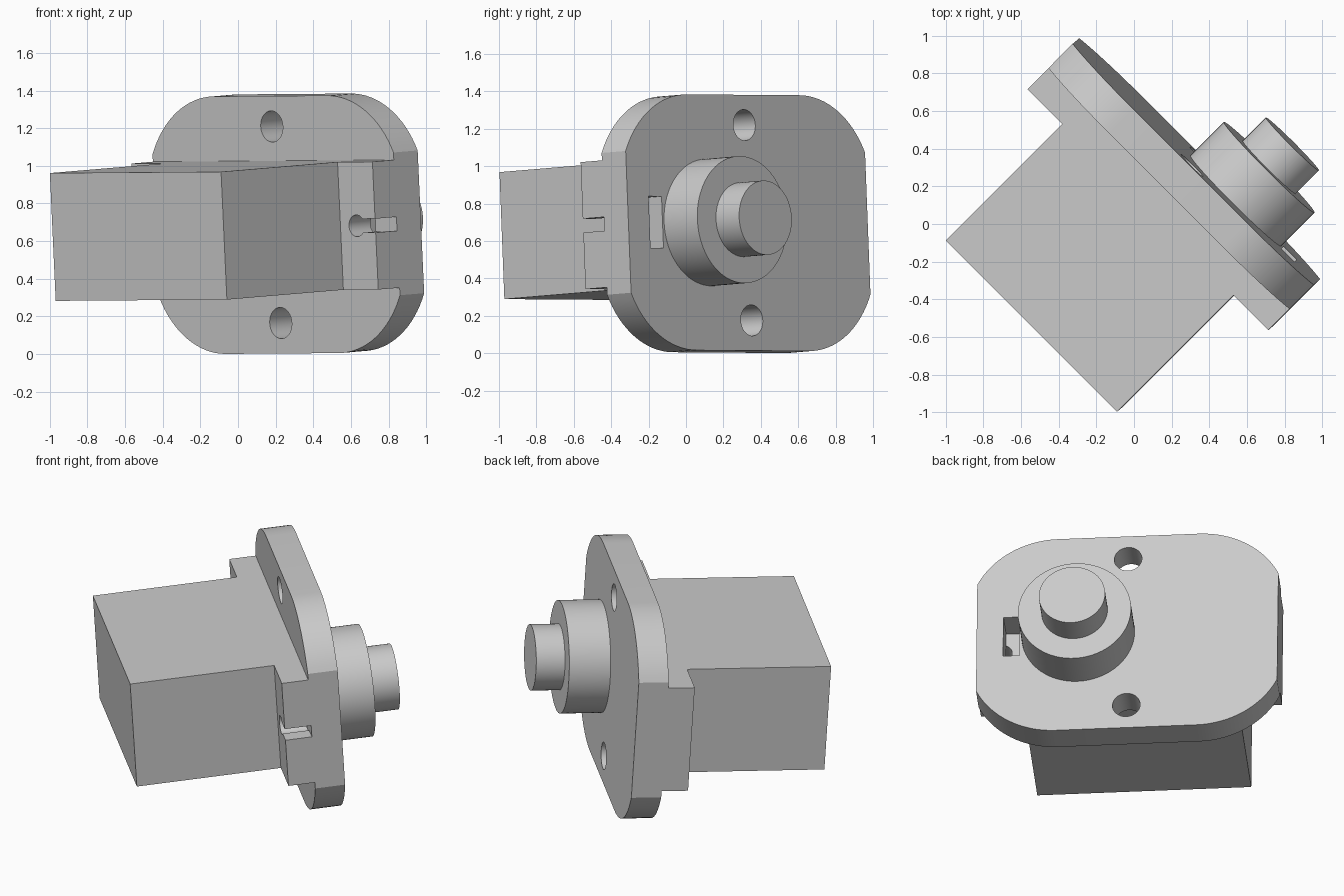
import bpy
import bmesh
import math
from mathutils import Matrix, Vector

if "Cube" in bpy.data.objects:
    bpy.data.objects.remove(bpy.data.objects["Cube"], do_unlink=True)

# Single grey material
grey = bpy.data.materials.new("plain_grey")
grey.use_nodes = True
colour = (0.6, 0.6, 0.6, 1)
grey.diffuse_color = colour
grey.node_tree.nodes["Principled BSDF"].inputs["Base Color"].default_value = colour

# Part frame: x along the plate, y along the shaft, z up the plate, slightly tilted
FRAME = (Matrix.Translation((0, 0, 0.67))
         @ Matrix.Rotation(math.radians(-45), 4, 'Z')
         @ Matrix.Rotation(math.radians(-0.3), 4, 'Y')
         @ Matrix.Rotation(math.radians(3.4), 4, 'X'))


def prism(name, outline, back, front):
    """Extrude an (x, z) outline from back to front along the shaft axis."""
    bm = bmesh.new()
    face = bm.faces.new([bm.verts.new((x, back, z)) for x, z in outline])
    ext = bmesh.ops.extrude_face_region(bm, geom=[face])
    new_verts = [g for g in ext["geom"] if isinstance(g, bmesh.types.BMVert)]
    bmesh.ops.translate(bm, verts=new_verts, vec=Vector((0, front - back, 0)))
    bmesh.ops.recalc_face_normals(bm, faces=bm.faces[:])
    bm.transform(FRAME)
    mesh = bpy.data.meshes.new(name)
    bm.to_mesh(mesh)
    bm.free()
    mesh.materials.append(grey)
    obj = bpy.data.objects.new(name, mesh)
    bpy.context.collection.objects.link(obj)
    return obj


def rect(x0, x1, half_z):
    return [(x0, -half_z), (x1, -half_z), (x1, half_z), (x0, half_z)]


def circle(x, z, radius, sides=64):
    steps = [2 * math.pi * i / sides for i in range(sides)]
    return [(x + radius * math.cos(a), z + radius * math.sin(a)) for a in steps]


def activate(obj):
    bpy.ops.object.select_all(action='DESELECT')
    obj.select_set(True)
    bpy.context.view_layer.objects.active = obj


def cut(obj, cutters):
    for cutter in cutters:
        cutter.hide_render = True
        mod = obj.modifiers.new("cut", 'BOOLEAN')
        mod.operation = 'DIFFERENCE'
        mod.solver = 'EXACT'
        mod.object = cutter
        activate(obj)
        bpy.ops.object.modifier_apply(modifier=mod.name)
        bpy.data.objects.remove(cutter, do_unlink=True)


# Main dimensions
HALF_W, HALF_H = 0.905, 0.685
BODY_H = 0.34
BODY_BACK, FLANGE_BACK, PLATE_BACK, PLATE_FRONT = -0.75, 0.127, 0.288, 0.47

# Plate outline: large corner arcs, tangent to the top and trimmed by the sides
RADIUS, FLAT = 0.53, 0.425
sweep = math.asin((HALF_W - FLAT) / RADIUS)
corner = []
for i in range(17):
    a = sweep * (1 - i / 16)
    corner.append((FLAT + RADIUS * math.sin(a),
                   HALF_H - RADIUS * (1 - math.cos(a))))
upper = corner + [(-x, z) for x, z in reversed(corner)]
outline = upper + [(-x, -z) for x, z in upper]

# Rectangular body behind the plate
body = prism("body", rect(-0.643, 0.643, BODY_H), BODY_BACK, FLANGE_BACK)

# Wider flange with a round pocket and a groove running out to its side
flange = prism("flange", rect(-HALF_W, HALF_W, BODY_H), FLANGE_BACK, PLATE_BACK)
cut(flange, [
    prism("pocket_cutter", circle(0.765, 0, 0.058), 0.1, 0.3),
    prism("groove_cutter", rect(0.765, 1.0, 0.037), 0.1, 0.3),
])

# Mounting plate with two screw holes and a narrow slot
plate = prism("mounting_plate", outline, PLATE_BACK, PLATE_FRONT)
cut(plate, [prism("hole_cutter", circle(0, z, 0.083), 0.2, 0.6)
            for z in (-0.523, 0.523)])
cut(plate, [prism("slot_cutter", rect(0.647, 0.745, 0.138), 0.2, 0.6)])

# Off-centre boss and shaft
boss = prism("boss", circle(0.295, 0, 0.34, 96), PLATE_FRONT, 0.722)
shaft = prism("shaft", circle(0.295, 0, 0.199, 96), 0.722, 0.897)

# Smooth curved walls, keep edges sharp
for part in (body, flange, plate, boss, shaft):
    activate(part)
    bpy.ops.object.shade_smooth_by_angle(angle=math.radians(20))
